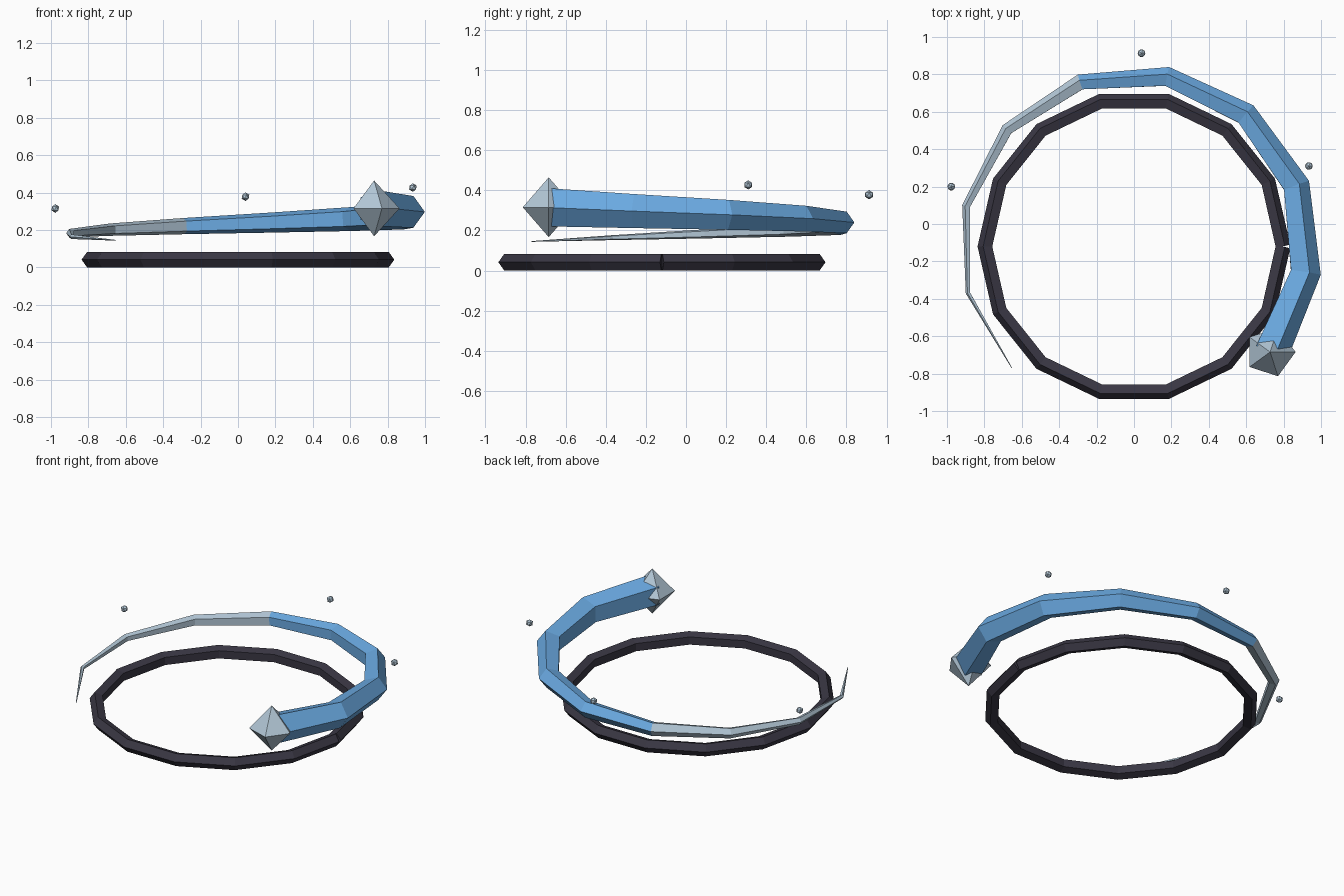
import bpy, bmesh, math
from mathutils import Vector

if "Cube" in bpy.data.objects:
    bpy.data.objects.remove(bpy.data.objects["Cube"])

CENTRE_Y = -0.12


def material(name, rgb):
    m = bpy.data.materials.new(name)
    lin = [c / 12.92 if c <= 0.04045 else ((c + 0.055) / 1.055) ** 2.4 for c in rgb]
    m.diffuse_color = (*lin, 1)
    m.use_nodes = True
    m.node_tree.nodes["Principled BSDF"].inputs["Base Color"].default_value = m.diffuse_color
    return m


blue = material("sky blue", (0.42, 0.67, 0.89))
silver = material("pale silver", (0.70, 0.78, 0.84))
dark = material("dark slate", (0.225, 0.215, 0.265))


def finish(name, bm, mats):
    bmesh.ops.recalc_face_normals(bm, faces=bm.faces[:])
    me = bpy.data.meshes.new(name)
    bm.to_mesh(me)
    bm.free()
    for m in mats:
        me.materials.append(m)
    ob = bpy.data.objects.new(name, me)
    bpy.context.collection.objects.link(ob)
    return ob


def arc(radius, start, end, steps, z0, z1):
    """Points along a rising arc, angles in degrees."""
    pts = []
    for i in range(steps + 1):
        t = i / steps
        a = math.radians(start + (end - start) * t)
        pts.append(Vector((radius * math.cos(a), CENTRE_Y + radius * math.sin(a),
                           z0 + (z1 - z0) * t)))
    return pts


def tube(name, pts, radii, mats, rule=lambda i: 0, sides=5):
    """Sweep a polygon with one corner pointing outward along open points."""
    bm = bmesh.new()
    rings = []
    for i, p in enumerate(pts):
        tangent = (pts[min(i + 1, len(pts) - 1)] - pts[max(i - 1, 0)]).normalized()
        out = tangent.cross(Vector((0, 0, 1))).normalized()
        if out.dot(p - Vector((0, CENTRE_Y, p.z))) < 0:
            out = -out
        up = tangent.cross(out).normalized()
        ring = []
        for k in range(sides):
            a = 2 * math.pi * k / sides
            ring.append(bm.verts.new(p + radii[i] * (out * math.cos(a) + up * math.sin(a))))
        rings.append(ring)
    for i in range(len(rings) - 1):
        for k in range(sides):
            n = (k + 1) % sides
            f = bm.faces.new((rings[i][k], rings[i][n], rings[i + 1][n], rings[i + 1][k]))
            f.material_index = rule(i)
    bm.faces.new(rings[0]).material_index = rule(0)
    bm.faces.new(rings[-1]).material_index = rule(len(rings) - 2)
    return finish(name, bm, mats)


# Dark base hoop, with its open seam on the right
tube("base_ring", arc(0.793, 0, 360, 14, 0.0414, 0.0414), [0.0435] * 15, [dark])

# Tapered coil: silver tail, blue body
coil = arc(0.921, 224.8, -37.8, 9, 0.145, 0.3155)
tube("coiled_body", coil, [0.002 + 0.0109 * i for i in range(10)],
     [silver, blue], lambda i: 0 if i < 4 else 1)

# Faceted head: five-sided double pyramid
bm = bmesh.new()
c = coil[-1]
belt = [bm.verts.new(c + Vector((0.136 * math.cos(a), 0.136 * math.sin(a), 0)))
        for a in (2 * math.pi * k / 5 for k in range(5))]
for h in (0.149, -0.149):
    tip = bm.verts.new(c + Vector((0, 0, h)))
    for k in range(5):
        bm.faces.new((belt[k], belt[(k + 1) % 5], tip))
finish("head", bm, [silver])

# Small floating gems around the coil
for n, p in enumerate([(0.935, 0.31, 0.427), (0.04, 0.913, 0.378), (-0.977, 0.2, 0.315)]):
    bm = bmesh.new()
    bmesh.ops.create_icosphere(bm, subdivisions=1, radius=0.023)
    bmesh.ops.translate(bm, verts=bm.verts[:], vec=p)
    finish(f"floating_gem_{n + 1}", bm, [silver])
